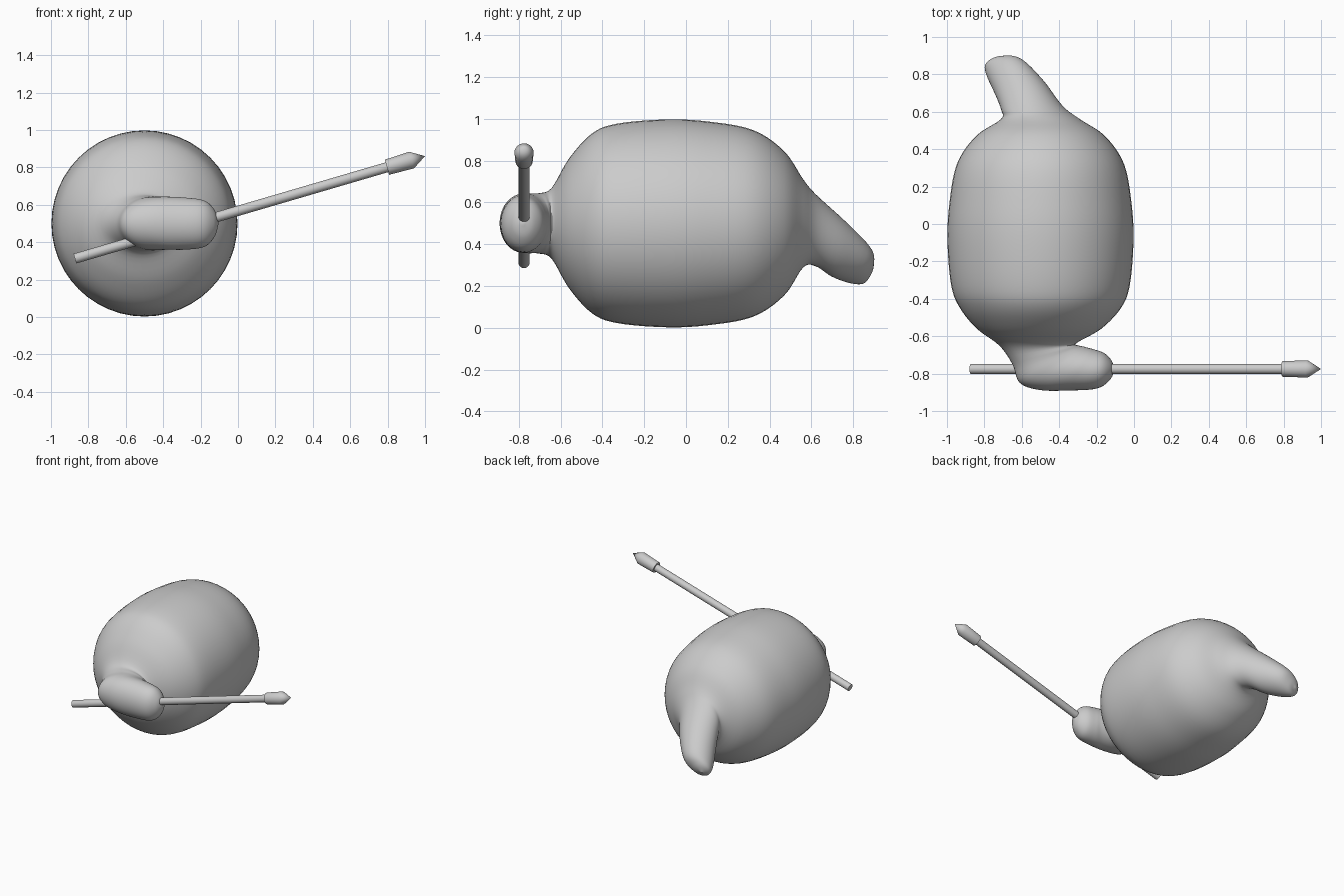
import bpy, bmesh, math
from mathutils import Vector, Matrix

if "Cube" in bpy.data.objects:
    bpy.data.objects.remove(bpy.data.objects["Cube"])

SIDES, STEPS = 48, 5


def finish(name, bm):
    bmesh.ops.recalc_face_normals(bm, faces=bm.faces[:])
    mesh = bpy.data.meshes.new(name)
    bm.to_mesh(mesh)
    bm.free()
    ob = bpy.data.objects.new(name, mesh)
    bpy.context.collection.objects.link(ob)
    bpy.context.view_layer.objects.active = ob
    ob.select_set(True)
    bpy.ops.object.shade_smooth_by_angle(angle=math.radians(40))
    ob.select_set(False)
    return ob


def catmull(a, b, c, d, t):
    return [0.5 * (2 * q + (r - p) * t + (2 * p - 5 * q + 4 * r - s) * t * t
                   + (3 * q - p - 3 * r + s) * t ** 3) for p, q, r, s in zip(a, b, c, d)]


def loft(name, rings):
    # Rings are left xy, right xy, bottom z, top z, y lean of the top
    dense = []
    last = len(rings) - 1
    for i in range(last):
        quad = [rings[min(max(k, 0), last)] for k in range(i - 1, i + 3)]
        dense += [catmull(*quad, s / STEPS) for s in range(STEPS)]
    dense.append(rings[-1])
    bm = bmesh.new()
    loops = []
    for lx, ly, rx, ry, bz, tz, lean in dense:
        c = Vector(((lx + rx) / 2, (ly + ry) / 2, (bz + tz) / 2))
        u = Vector(((rx - lx) / 2, (ry - ly) / 2, 0))
        v = Vector((0, lean, (tz - bz) / 2))
        loops.append([bm.verts.new(c + u * math.cos(a) + v * math.sin(a))
                      for a in (2 * math.pi * k / SIDES for k in range(SIDES))])
    for a, b in zip(loops, loops[1:]):
        for k in range(SIDES):
            n = (k + 1) % SIDES
            bm.faces.new((a[k], a[n], b[n], b[k]))
    bm.faces.new(loops[0])
    bm.faces.new(loops[-1])
    return finish(name, bm)


# Body: drooping tail, round belly, then a fist turned sideways
tail = [(-0.76, 0.873, -0.74, 0.877, 0.235, 0.255, 0.01),
        (-0.797, 0.845, -0.68, 0.888, 0.21, 0.32, 0.025),
        (-0.785, 0.79, -0.59, 0.865, 0.215, 0.39, 0.045),
        (-0.745, 0.70, -0.48, 0.76, 0.245, 0.51, 0.03),
        (-0.71, 0.61, -0.38, 0.63, 0.295, 0.64, 0.0)]
belly = [(0.56, 0.212), (0.47, 0.345), (0.32, 0.447), (0.1, 0.488),
         (-0.1, 0.497), (-0.33, 0.477), (-0.45, 0.43)]
fist = [(-0.84, -0.56, -0.175, -0.56, 0.19, 0.81),
        (-0.72, -0.65, -0.305, -0.635, 0.33, 0.67),
        (-0.65, -0.75, -0.295, -0.65, 0.355, 0.645),
        (-0.61, -0.85, -0.27, -0.655, 0.357, 0.643),
        (-0.50, -0.888, -0.245, -0.662, 0.36, 0.643),
        (-0.35, -0.89, -0.215, -0.67, 0.36, 0.638),
        (-0.20, -0.88, -0.16, -0.69, 0.375, 0.622),
        (-0.13, -0.835, -0.12, -0.73, 0.43, 0.57),
        (-0.105, -0.785, -0.105, -0.775, 0.495, 0.505)]
loft("body", tail + [(-0.5 - r, y, -0.5 + r, y, 0.5 - r, 0.5 + r, 0) for y, r in belly]
     + [f + (0,) for f in fist])


# Spear: turned profiles laid along a tilted axis
start, tip = Vector((-0.872, -0.775, 0.312)), Vector((1.0, -0.775, 0.86))
length = (tip - start).length
frame = Matrix.Translation(start) @ (tip - start).to_track_quat('Z', 'Y').to_matrix().to_4x4()


def turned(name, profile, sides=24):
    bm = bmesh.new()
    verts = [bm.verts.new((r, 0, z)) for r, z in profile]
    edges = [bm.edges.new(p) for p in zip(verts, verts[1:])]
    bmesh.ops.spin(bm, geom=verts + edges, cent=(0, 0, 0), axis=(0, 0, 1),
                   angle=2 * math.pi, steps=sides)
    bmesh.ops.remove_doubles(bm, verts=bm.verts[:], dist=1e-4)
    bm.transform(frame)
    return finish(name, bm)


turned("spear_shaft", [(0, 0), (0.027, 0), (0.027, length - 0.2), (0, length - 0.2)])
turned("spear_head", [(0, length - 0.212), (0.042, length - 0.212),
                      (0.046, length - 0.075), (0, length)])
